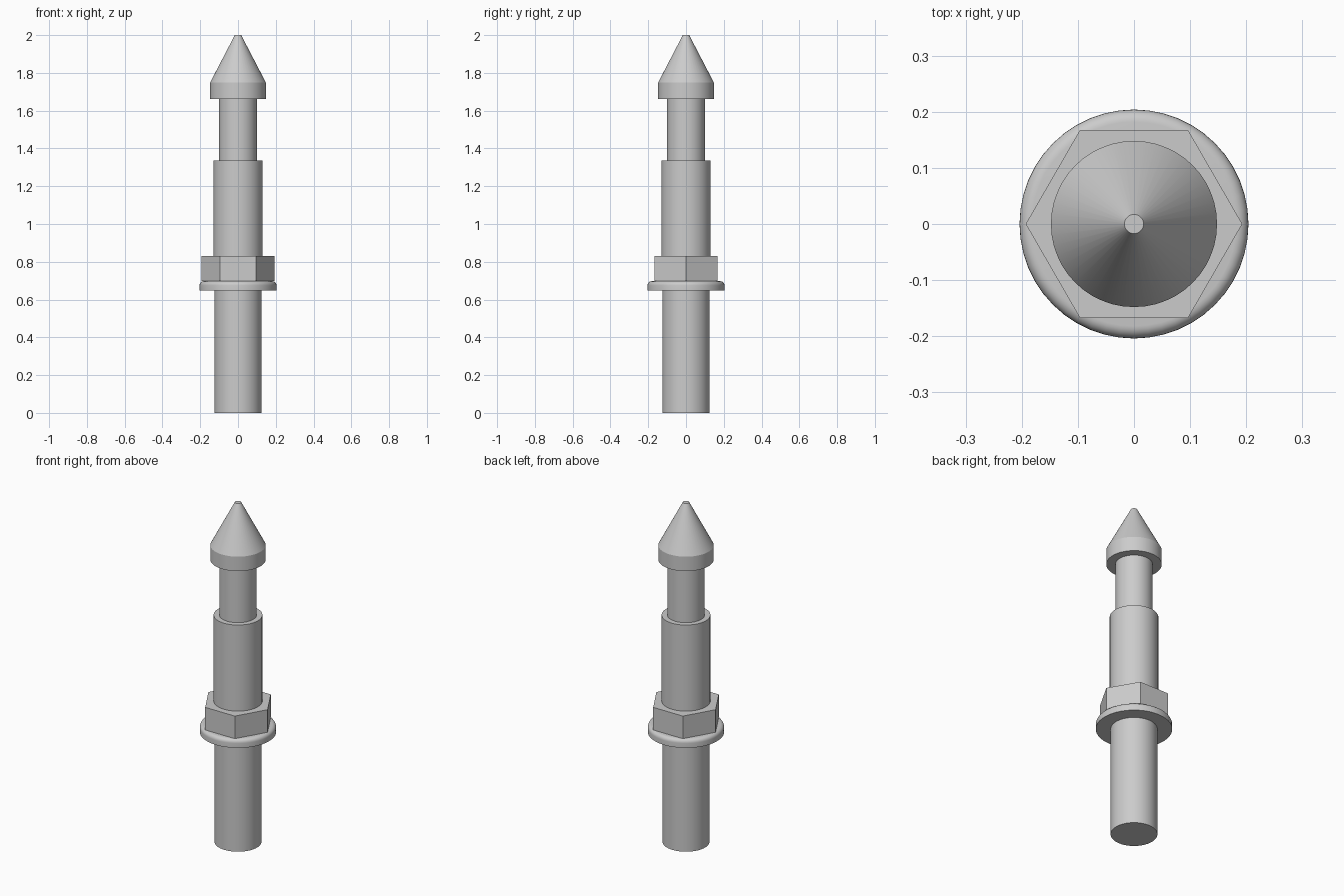
import bpy, bmesh, math

if "Cube" in bpy.data.objects:
    bpy.data.objects.remove(bpy.data.objects["Cube"])


def turned(name, profile, sides=48):
    """Closed solid of revolution about z from (radius, height) pairs, bottom to top."""
    bm = bmesh.new()
    rings = []
    for r, z in profile:
        rings.append([bm.verts.new((r * math.cos(2 * math.pi * i / sides),
                                    r * math.sin(2 * math.pi * i / sides), z))
                      for i in range(sides)])
    for low, high in zip(rings, rings[1:]):
        for i in range(sides):
            j = (i + 1) % sides
            bm.faces.new((low[i], low[j], high[j], high[i]))
    bm.faces.new(rings[0][::-1])
    bm.faces.new(rings[-1])
    mesh = bpy.data.meshes.new(name)
    bm.to_mesh(mesh)
    bm.free()
    obj = bpy.data.objects.new(name, mesh)
    bpy.context.collection.objects.link(obj)
    bpy.ops.object.select_all(action='DESELECT')
    obj.select_set(True)
    bpy.context.view_layer.objects.active = obj
    bpy.ops.object.shade_smooth_by_angle(angle=math.radians(25))
    return obj


# Lower shank
turned("lower_shank", [(0.125, 0), (0.125, 0.65)])

# Washer flange with a rounded upper rim
R, F, TOP = 0.204, 0.022, 0.697
rim = [(R - F + F * math.cos(a), TOP - F + F * math.sin(a))
       for a in (math.pi / 2 * k / 6 for k in range(7))]
turned("washer_flange", [(R, 0.648)] + rim)

# Hexagonal collar, corners on the x axis
turned("hex_collar", [(0.193, 0.697), (0.193, 0.83)], sides=6)

# Upper body and narrow neck
turned("upper_body", [(0.13, 0.83), (0.13, 1.337)])
turned("neck", [(0.1, 1.337), (0.1, 1.663)])

# Pointed head with a blunt tip
turned("pointed_head", [(0.148, 1.663), (0.148, 1.748), (0.017, 2.0)])
